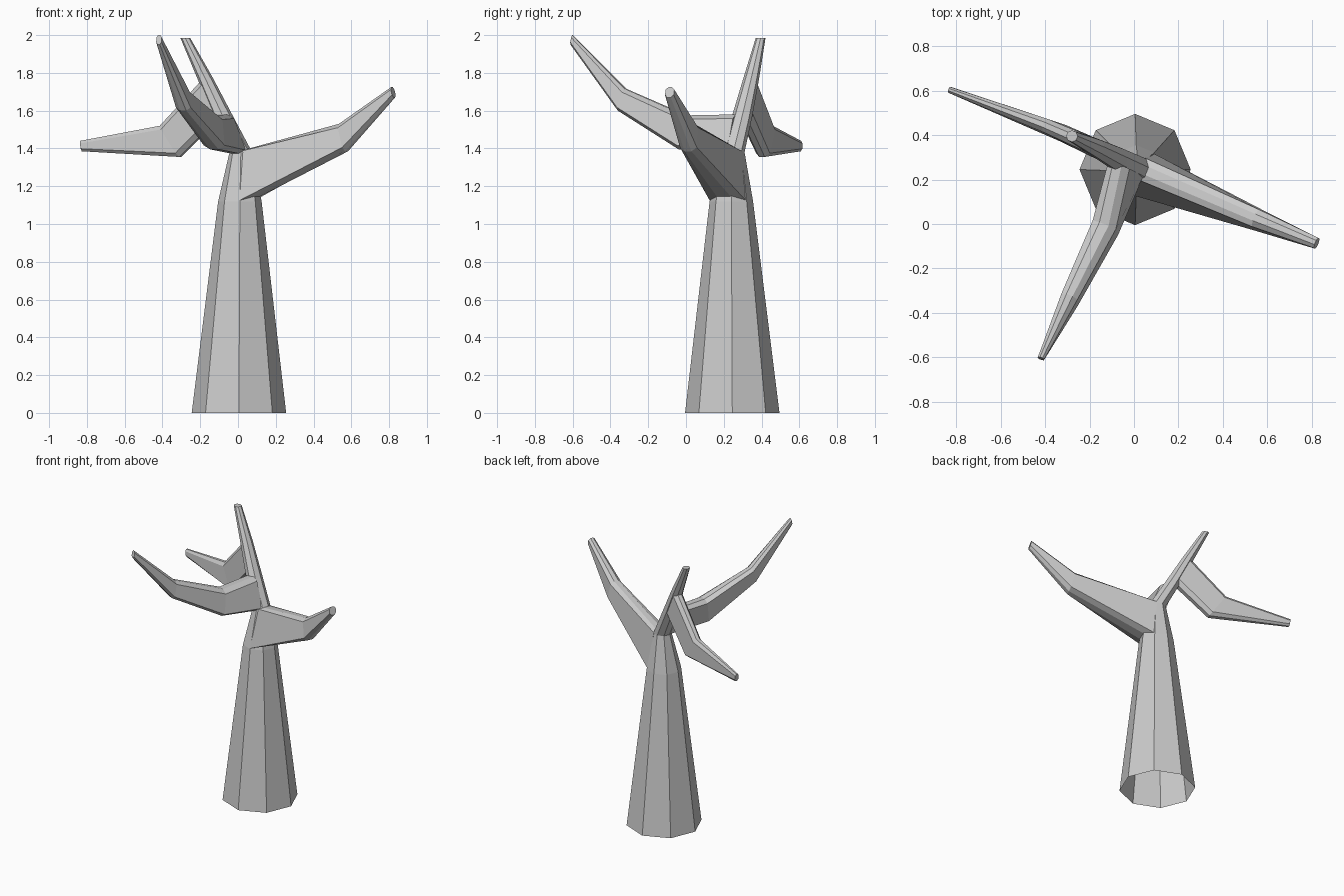
import bpy, bmesh, math
from mathutils import Vector

if "Cube" in bpy.data.objects:
    bpy.data.objects.remove(bpy.data.objects["Cube"])


def skin(name, rings, cap_start=False):
    """Join equal-sized rings of points into a flat-shaded tube with a closed tip."""
    bm = bmesh.new()
    loops = [[bm.verts.new(p) for p in ring] for ring in rings]
    n = len(loops[0])
    for a, b in zip(loops, loops[1:]):
        for i in range(n):
            j = (i + 1) % n
            bm.faces.new((a[i], a[j], b[j], b[i]))
    bm.faces.new(loops[-1])
    if cap_start:
        bm.faces.new(loops[0])
    bmesh.ops.recalc_face_normals(bm, faces=bm.faces)
    mesh = bpy.data.meshes.new(name)
    bm.to_mesh(mesh)
    bm.free()
    obj = bpy.data.objects.new(name, mesh)
    bpy.context.collection.objects.link(obj)
    return obj


def octagon(x, y, z, r):
    return [(x + r * math.cos(k * math.pi / 4), y + r * math.sin(k * math.pi / 4), z)
            for k in range(8)]


def branch(name, sections):
    """Tall eight-sided branch; section = top, bottom, top width, bottom width, chamfer."""
    heading = Vector(sections[-1][0]) - Vector(sections[0][0])
    side = Vector((-heading.y, heading.x, 0)).normalized()
    rings = []
    for top, bottom, wt, wb, c in sections:
        top, bottom = Vector(top), Vector(bottom)
        outline = [(1, c), (1, 1 - c), (.4, 1), (-.4, 1),
                   (-1, 1 - c), (-1, c), (-.4, 0), (.4, 0)]
        rings.append([bottom.lerp(top, t) + side * s * (wb + (wt - wb) * t) / 2
                      for s, t in outline])
    return skin(name, rings, cap_start=True)


# Trunk, open at the base, bending into the slanted upper stem
skin("trunk", [octagon(0.005, 0.245, 0, 0.25),
               octagon(0.01, 0.24, 1.12, 0.115),
               octagon(0.015, 0.25, 1.38, 0.06),
               octagon(-0.08, 0.297, 1.57, 0.054),
               octagon(-0.173, 0.345, 1.77, 0.042),
               octagon(-0.279, 0.395, 1.985, 0.026)])

# Right branch, growing from the trunk shoulder
branch("right_branch", [
    ((0.03, 0.25, 1.39), (0.05, 0.22, 1.12), 0.10, 0.21, 0.02),
    ((0.54, 0.03, 1.53), (0.575, 0.01, 1.385), 0.08, 0.10, 0.14),
    ((0.815, -0.083, 1.725), (0.828, -0.09, 1.67), 0.05, 0.05, 0.25)])

# Front branch, growing from the foot of the upper stem
branch("front_branch", [
    ((-0.075, 0.27, 1.58), (0.0, 0.235, 1.37), 0.10, 0.11, 0.10),
    ((-0.135, 0.0, 1.575), (-0.125, -0.03, 1.395), 0.11, 0.12, 0.12),
    ((-0.29, -0.32, 1.715), (-0.29, -0.355, 1.60), 0.075, 0.085, 0.15),
    ((-0.417, -0.60, 2.0), (-0.42, -0.61, 1.95), 0.03, 0.03, 0.25)])

# Left branch, dropping from the upper stem then reaching outward
branch("left_branch", [
    ((-0.18, 0.348, 1.77), (-0.09, 0.302, 1.57), 0.07, 0.09, 0.12),
    ((-0.41, 0.448, 1.52), (-0.305, 0.402, 1.355), 0.06, 0.08, 0.12),
    ((-0.835, 0.605, 1.44), (-0.825, 0.602, 1.385), 0.025, 0.03, 0.25)])
